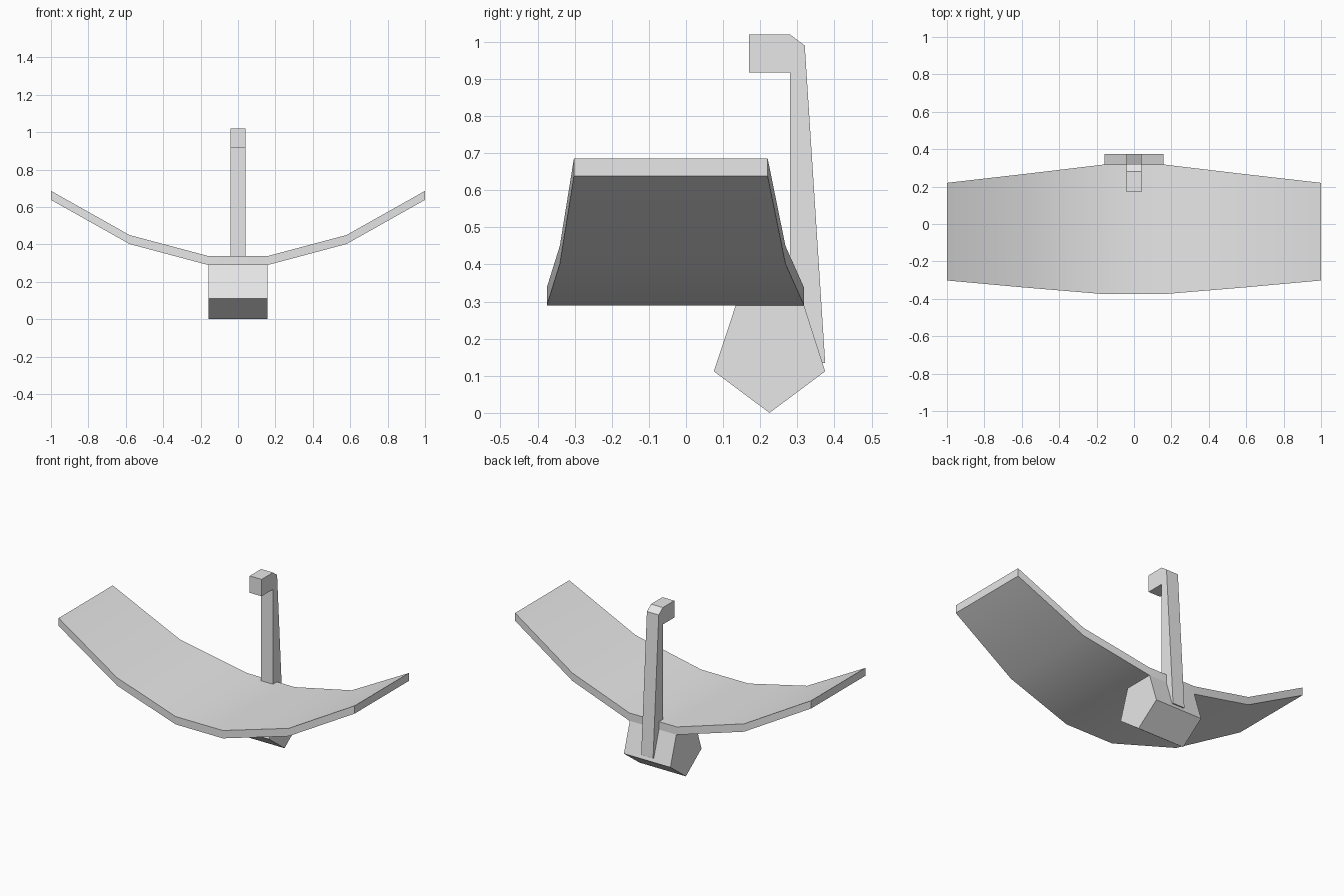
import bpy, bmesh

if "Cube" in bpy.data.objects:
    bpy.data.objects.remove(bpy.data.objects["Cube"])

grey = bpy.data.materials.new("light_grey")
grey.diffuse_color = (0.8, 0.8, 0.8, 1)
grey.use_nodes = True
grey.node_tree.nodes["Principled BSDF"].inputs["Base Color"].default_value = grey.diffuse_color


def loft(name, sections):
    """Closed solid from a row of matching cross-section loops."""
    bm = bmesh.new()
    loops = [[bm.verts.new(p) for p in s] for s in sections]
    n = len(loops[0])
    for a, b in zip(loops, loops[1:]):
        for i in range(n):
            j = (i + 1) % n
            bm.faces.new((a[i], a[j], b[j], b[i]))
    bm.faces.new(loops[0])
    bm.faces.new(loops[-1])
    bmesh.ops.recalc_face_normals(bm, faces=bm.faces)
    me = bpy.data.meshes.new(name)
    bm.to_mesh(me)
    bm.free()
    me.materials.append(grey)
    ob = bpy.data.objects.new(name, me)
    bpy.context.collection.objects.link(ob)
    return ob


def prism(name, half_width, profile):
    """Side profile (y, z) extruded evenly about x = 0."""
    return loft(name, [[(x, y, z) for y, z in profile] for x in (-half_width, half_width)])


# Curved tapering plate: x, front y, back y, underside z (mirrored to -x)
half = [(0.16, -0.375, 0.318, 0.29), (0.58, -0.34, 0.268, 0.402), (1.0, -0.302, 0.22, 0.638)]
stations = [(-x, f, b, z) for x, f, b, z in reversed(half)] + half
T = 0.048
plate = loft("curved_plate", [[(x, f, z), (x, b, z), (x, b, z + T), (x, f, z + T)]
                              for x, f, b, z in stations])

# Five-sided block under the plate
prism("base_block", 0.157, [(0.225, 0.0), (0.375, 0.112), (0.318, 0.29),
                            (0.134, 0.29), (0.075, 0.112)])

# Leaning post with a forward hook at the top
prism("hooked_post", 0.04, [(0.28, 0.135), (0.375, 0.135), (0.32, 0.99), (0.28, 1.02),
                            (0.17, 1.02), (0.17, 0.917), (0.28, 0.917)])

# Soft shading across the plate, sharp rims
bpy.context.view_layer.objects.active = plate
plate.select_set(True)
bpy.ops.object.shade_smooth_by_angle(angle=0.5)
